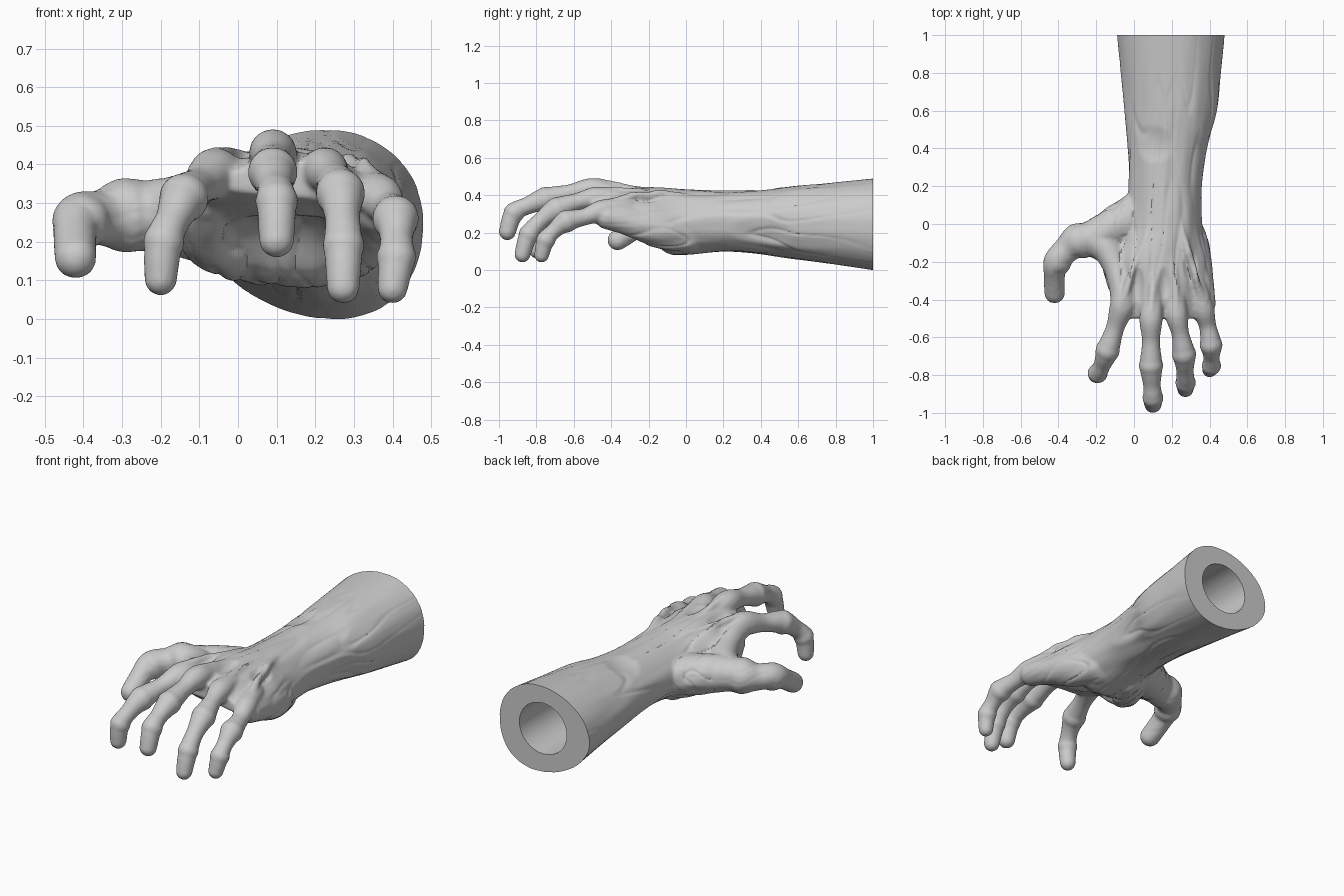
import bpy, bmesh, math
from mathutils import Vector, noise

if "Cube" in bpy.data.objects:
    bpy.data.objects.remove(bpy.data.objects["Cube"])

bm = bmesh.new()


def spline(points, steps):
    """Catmull-Rom through tuples of any length."""
    p = [points[0]] + list(points) + [points[-1]]
    out = []
    for i in range(1, len(p) - 2):
        for s in range(steps):
            t = s / steps
            out.append([0.5 * (2 * b + (c - a) * t + (2 * a - 5 * b + 4 * c - d) * t * t
                               + (3 * b - a - 3 * c + d) * t ** 3)
                        for a, b, c, d in zip(p[i - 1], p[i], p[i + 1], p[i + 2])])
    return out + [list(points[-1])]


def loft(rings):
    loops = [[bm.verts.new(co) for co in ring] for ring in rings]
    n = len(loops[0])
    for a, b in zip(loops, loops[1:]):
        for i in range(n):
            bm.faces.new((a[i], a[(i + 1) % n], b[(i + 1) % n], b[i]))
    bm.faces.new(loops[0][::-1])
    bm.faces.new(loops[-1])


def ball(x, y, z, r):
    g = bmesh.ops.create_uvsphere(bm, u_segments=20, v_segments=14, radius=r)
    bmesh.ops.translate(bm, verts=g["verts"], vec=(x, y, z))


def tube(points, steps=7, n=20):
    """Round tube through (x, y, z, radius) points with ball ends."""
    pts = spline(points, steps)
    rings = []
    for i, (x, y, z, r) in enumerate(pts):
        c = Vector((x, y, z))
        d = (Vector(pts[min(i + 1, len(pts) - 1)][:3]) - Vector(pts[max(i - 1, 0)][:3])).normalized()
        u = d.cross(Vector((0.3, 0, 1))).normalized()
        v = d.cross(u)
        rings.append([c + r * (math.cos(k * math.tau / n) * u + math.sin(k * math.tau / n) * v)
                      for k in range(n)])
    loft(rings)
    ball(*pts[0])
    ball(*pts[-1])


# forearm and palm: y, centre x, centre z, half width, half height, knuckle arch
sections = [
    (1.06, .195, .245, .29, .25, 0), (1.0, .195, .245, .285, .245, 0),
    (.8, .195, .25, .265, .22, 0), (.6, .195, .254, .245, .197, 0),
    (.4, .178, .258, .212, .172, 0), (.2, .165, .262, .195, .162, 0),
    (.0, .16, .255, .2, .175, 0), (-.1, .15, .265, .225, .175, .2),
    (-.2, .135, .31, .265, .135, .5), (-.33, .15, .345, .262, .1, .8),
    (-.42, .155, .36, .24, .075, .9), (-.5, .155, .365, .2, .045, .9)]
rings = []
for y, cx, cz, rx, rz, arch in spline(sections, 5):
    ring = []
    for k in range(48):
        a = k * math.tau / 48
        skew = .03 if math.sin(a) > 0 else .055
        x = cx + rx * math.cos(a) + skew * max(0, y) * math.sin(a) ** 2
        ring.append((x, y, cz + rz * math.sin(a) - arch * (x - .09) ** 2))
    rings.append(ring)
loft(rings)

# fingers, each running from the metacarpal to the tip
fingers = [
    [(.02, -.2, .34, .06), (-.03, -.33, .37, .056), (-.06, -.43, .375, .067), (-.1, -.55, .345, .049),
     (-.14, -.67, .313, .06), (-.168, -.745, .258, .046), (-.192, -.79, .2, .049), (-.2, -.797, .104, .043)],
    [(.11, -.2, .36, .06), (.1, -.38, .405, .052), (.09, -.5, .43, .062), (.09, -.62, .41, .048),
     (.09, -.75, .38, .06), (.095, -.85, .343, .047), (.1, -.92, .305, .051), (.1, -.955, .205, .046)],
    [(.2, -.2, .35, .055), (.215, -.36, .38, .052), (.225, -.48, .385, .06), (.245, -.58, .365, .047),
     (.265, -.69, .325, .06), (.27, -.775, .265, .046), (.273, -.84, .19, .05), (.272, -.875, .083, .043)],
    [(.28, -.2, .31, .05), (.33, -.33, .33, .053), (.365, -.45, .315, .06), (.39, -.54, .285, .046),
     (.408, -.64, .26, .056), (.41, -.705, .21, .043), (.41, -.75, .16, .047), (.4, -.772, .08, .04)]]
for f in fingers:
    tube(f)
    for x, y, z, r in (f[4], f[6]):   # bony joints
        ball(x, y, z, r + .005)

# thumb, thenar pad, thumb web and outer palm edge
tube([(.04, .09, .25, .1), (-.06, .01, .255, .11), (-.17, -.05, .265, .1), (-.24, -.08, .268, .092),
      (-.3, -.095, .268, .096), (-.355, -.135, .262, .073), (-.41, -.2, .258, .068), (-.422, -.27, .22, .057),
      (-.42, -.365, .16, .055)])
ball(-.405, -.2, .252, .075)
tube([(.06, .02, .2, .11), (-.02, -.09, .2, .095), (-.08, -.19, .235, .085), (-.08, -.31, .31, .065)])
tube([(-.2, -.09, .275, .09), (-.14, -.14, .295, .08), (-.095, -.22, .32, .072), (-.07, -.32, .35, .065),
      (-.065, -.42, .365, .058)])
tube([(.25, .0, .19, .1), (.3, -.13, .215, .1), (.335, -.27, .255, .085), (.365, -.42, .285, .068)])

# tendons on the back of the hand
for kx, ky, kz, wx in ((-.06, -.41, .425, .08), (.09, -.47, .47, .13), (.225, -.45, .425, .19), (.36, -.42, .355, .25)):
    mz = .428 - .5 * ((kx + wx) / 2 - .1) ** 2
    tube([(kx, ky, kz, .022), ((kx * .6 + wx * .4), -.24, mz, .02), (wx, -.02, .40, .018), (wx + .01, .12, .385, .015)])

bmesh.ops.recalc_face_normals(bm, faces=bm.faces)
mesh = bpy.data.meshes.new("hand_and_forearm")
bm.to_mesh(mesh)
bm.free()
arm = bpy.data.objects.new("hand_and_forearm", mesh)
bpy.context.collection.objects.link(arm)
bpy.context.view_layer.objects.active = arm
arm.select_set(True)


def apply(kind, **settings):
    m = arm.modifiers.new(kind, kind)
    for k, v in settings.items():
        setattr(m, k, v)
    bpy.ops.object.modifier_apply(modifier=m.name)


# fuse all the parts into one skin
apply("REMESH", mode="VOXEL", voxel_size=.009)
apply("SMOOTH", factor=.5, iterations=6)

# palm hollow, shallow skin gouges and fibrous wrinkles: centre, radii, push
dents = [((.13, -.27, .2), (.2, .2, .1), (0, 0, .045)),
         ((.09, .42, .43), (.13, .11, .08), (0, 0, -.014)),
         ((.39, .4, .2), (.09, .2, .09), (-.012, 0, 0)),
         ((.3, -.22, .39), (.05, .09, .07), (0, 0, -.02)),
         ((.16, -.32, .45), (.04, .1, .06), (0, 0, -.018)),
         ((.02, -.32, .43), (.04, .1, .06), (0, 0, -.015))]
normals = [v.normal.copy() for v in arm.data.vertices]
for v, nrm in zip(arm.data.vertices, normals):
    p = v.co.copy()
    for c, r, push in dents:
        d = sum(((p[i] - c[i]) / r[i]) ** 2 for i in range(3))
        if d < 1:
            v.co += Vector(push) * (1 - d) ** 2 * (1 + d)
    w = min(1, max(0, (p.y + .5) * 4)) * (1 if p.x > -.2 else 0.3) * min(1, max(.25, (1 - p.y) * 2))
    fibre = noise.noise(Vector((p.x * 17, p.y * 2.5, p.z * 17)))
    crease = max(0, .12 - abs(noise.noise(Vector((p.x * 11 + 5, p.y * 1.6, p.z * 11))))) / .12
    v.co += nrm * w * (.007 * fibre - .005 * crease)


# flat rear end and hollow core
def cut(cutter):
    cutter.hide_render = True
    bpy.context.view_layer.objects.active = arm
    apply("BOOLEAN", operation="DIFFERENCE", solver="EXACT", object=cutter)
    bpy.data.objects.remove(cutter)


bpy.ops.mesh.primitive_cube_add(size=1, location=(.2, 1.5, .25))
cut(bpy.context.object)
bpy.ops.mesh.primitive_cylinder_add(vertices=32, radius=1, depth=1, location=(.205, .8, .25),
                                    rotation=(math.pi / 2, 0, 0))
core = bpy.context.object
core.scale = (.15, .145, .9)
bpy.context.view_layer.update()
cut(core)

bpy.ops.object.select_all(action="DESELECT")
arm.select_set(True)
bpy.context.view_layer.objects.active = arm
bpy.ops.object.shade_smooth_by_angle(angle=math.radians(40))
